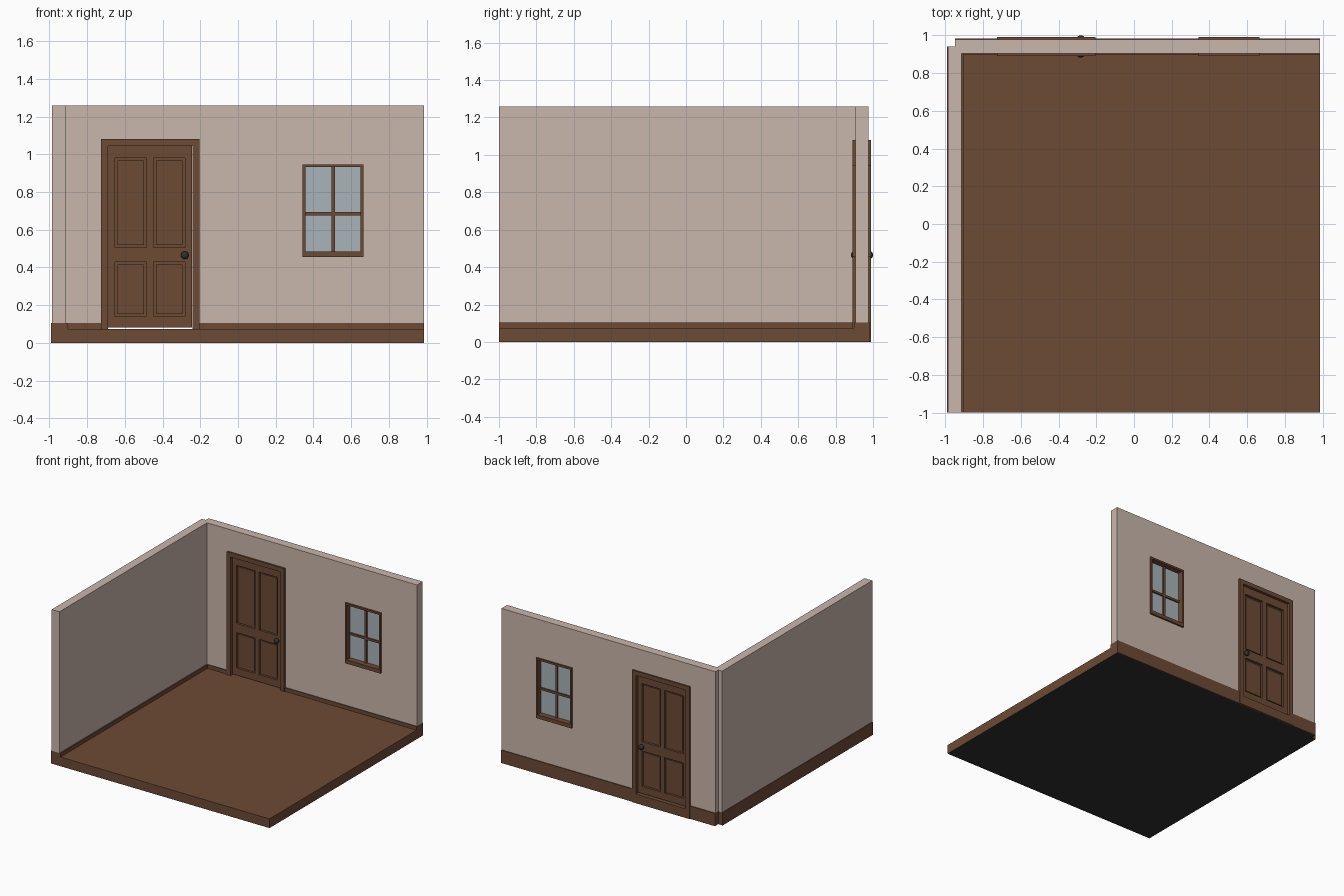
import bpy
import bmesh
from mathutils import Matrix

if "Cube" in bpy.data.objects:
    bpy.data.objects.remove(bpy.data.objects["Cube"])


def material(name, color):
    m = bpy.data.materials.new(name)
    m.use_nodes = True
    m.diffuse_color = (*color, 1)
    bsdf = next(n for n in m.node_tree.nodes if n.type == 'BSDF_PRINCIPLED')
    bsdf.inputs["Base Color"].default_value = (*color, 1)
    return m


PLASTER = material("wall plaster", (0.584, 0.468, 0.413))
WOOD = material("brown wood", (0.153, 0.069, 0.036))
GLASS = material("window glass", (0.397, 0.451, 0.479))
DARK = material("dark grey", (0.03, 0.03, 0.03))


def finish(bm, name, *mats):
    bmesh.ops.recalc_face_normals(bm, faces=bm.faces)
    mesh = bpy.data.meshes.new(name)
    bm.to_mesh(mesh)
    bm.free()
    for m in mats:
        mesh.materials.append(m)
    ob = bpy.data.objects.new(name, mesh)
    bpy.context.scene.collection.objects.link(ob)
    return ob


def add_box(bm, x0, x1, y0, y1, z0, z1):
    center = Matrix.Translation(((x0 + x1) / 2, (y0 + y1) / 2, (z0 + z1) / 2))
    size = Matrix.Diagonal((x1 - x0, y1 - y0, z1 - z0, 1))
    bmesh.ops.create_cube(bm, size=1, matrix=center @ size)


def boxes(name, mat, *dims):
    bm = bmesh.new()
    for d in dims:
        add_box(bm, *d)
    return finish(bm, name, mat)


# Main levels and wall planes
FLOOR, SKIRT, TOP = 0.075, 0.105, 1.26
IN, OUT = 0.905, 0.977            # back wall faces
TRIM_IN, TRIM_OUT = 0.89, 0.99    # door and window trim faces
L_OUT, L_IN = -0.985, -0.915      # side wall faces
RIGHT, NOTCH_X, NOTCH_Y = 0.985, -0.95, 0.94

# Floor slab with a notched back corner and a dark underside
bm = bmesh.new()
outline = [(L_OUT, -1), (RIGHT, -1), (RIGHT, OUT), (NOTCH_X, OUT),
           (NOTCH_X, NOTCH_Y), (L_OUT, NOTCH_Y)]
base = bm.faces.new([bm.verts.new((x, y, 0)) for x, y in outline])
top = bmesh.ops.extrude_face_region(bm, geom=[base], use_keep_orig=True)
bmesh.ops.translate(bm, vec=(0, 0, FLOOR),
                    verts=[v for v in top["geom"] if isinstance(v, bmesh.types.BMVert)])
bmesh.ops.recalc_face_normals(bm, faces=bm.faces)
for f in bm.faces:
    f.material_index = 1 if f.normal.z < -0.5 else 0
finish(bm, "floor", WOOD, DARK)

# Door and window outer sizes
DX0, DX1, DTOP = -0.725, -0.205, 1.08
WX0, WX1, WZ0, WZ1 = 0.343, 0.665, 0.455, 0.947

# Walls, the back one opened for the door and the window
boxes("side_wall", PLASTER, (L_OUT, L_IN, -1, NOTCH_Y, SKIRT, TOP))
back = boxes("back_wall", PLASTER, (NOTCH_X, RIGHT, IN, OUT, SKIRT, TOP))
holes = boxes("opening_cutter", PLASTER,
              (DX0 + 0.01, DX1 - 0.01, 0.8, 1.1, 0, DTOP - 0.01),
              (WX0 + 0.005, WX1 - 0.005, 0.8, 1.1, WZ0 + 0.005, WZ1 - 0.005))
holes.hide_render = True
holes.hide_viewport = True
holes.display_type = 'WIRE'
cut = back.modifiers.new("openings", 'BOOLEAN')
cut.operation = 'DIFFERENCE'
cut.solver = 'EXACT'
cut.object = holes

# Baseboards: a ledge above the floor and a skirt outside
boxes("side_baseboard", WOOD,
      (L_OUT - 0.005, L_IN + 0.01, -1, NOTCH_Y, FLOOR, SKIRT),
      (L_OUT - 0.005, L_OUT, -1, NOTCH_Y, 0, FLOOR))
for name, x0, x1 in (("corner_baseboard", NOTCH_X, DX0), ("long_baseboard", DX1, RIGHT)):
    boxes(name, WOOD, (x0, x1, IN - 0.007, OUT + 0.007, FLOOR, SKIRT),
          (x0, x1, OUT, OUT + 0.007, 0, FLOOR))

# Door frame and threshold
JAMB = 0.035
boxes("door_frame", WOOD,
      (DX0, DX0 + JAMB, TRIM_IN, TRIM_OUT, FLOOR, DTOP),
      (DX1 - JAMB, DX1, TRIM_IN, TRIM_OUT, FLOOR, DTOP),
      (DX0 + JAMB, DX1 - JAMB, TRIM_IN, TRIM_OUT, DTOP - JAMB, DTOP),
      (DX0, DX1, OUT, TRIM_OUT, 0, FLOOR))

# Door leaf: stiles, rails and recessed panels with raised fields
Y0, Y1 = 0.912, 0.968
LX0, LX1, LZ0, LZ1 = DX0 + JAMB, DX1 - JAMB - 0.005, FLOOR + 0.007, DTOP - JAMB
columns = [(-0.653, -0.485), (-0.447, -0.28)]
rows = [(0.14, 0.43), (0.505, 0.98)]
stiles = [(LX0, columns[0][0]), (columns[0][1], columns[1][0]), (columns[1][1], LX1)]
rails = [(LZ0, rows[0][0]), (rows[0][1], rows[1][0]), (rows[1][1], LZ1)]
parts = [(a, b, Y0, Y1, LZ0, LZ1) for a, b in (stiles[0], stiles[2])]
parts += [(columns[0][0], columns[1][1], Y0, Y1, c, d) for c, d in rails]
parts += [(*stiles[1], Y0, Y1, c, d) for c, d in rows]
boxes("door_leaf", WOOD, *parts)
panels = []
M = 0.013
for a, b in columns:
    for c, d in rows:
        panels.append((a, b, Y0 + 0.018, Y1 - 0.018, c, d))
        panels.append((a + M, b - M, Y0 + 0.01, Y1 - 0.01, c + M, d - M))
boxes("door_panels", WOOD, *panels)

# Door knobs on both faces
for name, y, face in (("inner_knob", 0.9, Y0), ("outer_knob", 0.982, Y1)):
    bm = bmesh.new()
    spot = Matrix.Translation((-0.282, y, 0.465))
    bmesh.ops.create_uvsphere(bm, u_segments=24, v_segments=12, radius=0.021,
                              matrix=spot @ Matrix.Diagonal((1, 0.85, 1, 1)))
    plate = Matrix.Translation((-0.282, face, 0.465)) @ Matrix.Rotation(1.5708, 4, 'X')
    bmesh.ops.create_cone(bm, cap_ends=True, segments=24, radius1=0.017,
                          radius2=0.017, depth=0.012, matrix=plate)
    knob = finish(bm, name, DARK)
    for p in knob.data.polygons:
        p.use_smooth = len(p.vertices) <= 4

# Window frame with a deeper sill rail
B, SILL = 0.015, 0.03
boxes("window_frame", WOOD,
      (WX0, WX0 + B, TRIM_IN, TRIM_OUT, WZ0, WZ1),
      (WX1 - B, WX1, TRIM_IN, TRIM_OUT, WZ0, WZ1),
      (WX0 + B, WX1 - B, TRIM_IN, TRIM_OUT, WZ1 - B, WZ1),
      (WX0 + B, WX1 - B, TRIM_IN, TRIM_OUT, WZ0, WZ0 + SILL))

# Crossed glazing bars and the pane
MID, CX, CZ, H = (IN + OUT) / 2, (WX0 + WX1) / 2, 0.685, 0.009
boxes("glazing_bars", WOOD,
      (CX - H, CX + H, MID - 0.015, MID + 0.015, WZ0 + SILL, WZ1 - B),
      (WX0 + B, WX1 - B, MID - 0.014, MID + 0.014, CZ - H, CZ + H))
boxes("window_pane", GLASS, (WX0 + B, WX1 - B, MID - 0.003, MID + 0.003, WZ0 + SILL, WZ1 - B))
